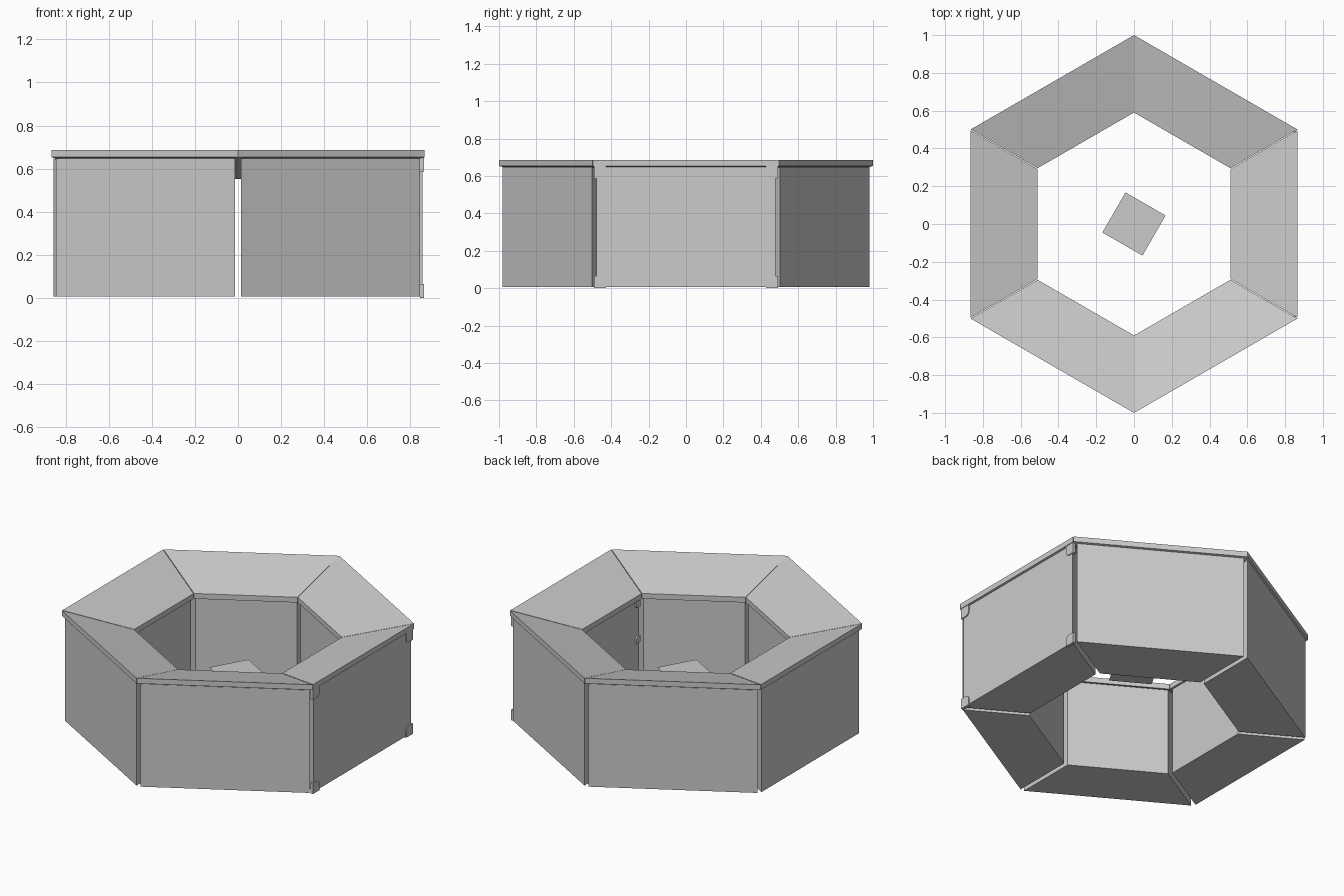
import bpy, bmesh, math
from mathutils import Matrix

if "Cube" in bpy.data.objects:
    bpy.data.objects.remove(bpy.data.objects["Cube"])

T30, C30 = math.tan(math.pi / 6), math.cos(math.pi / 6)
SLOPE = 0.102 / 0.355      # the counter tops fall towards the middle


def finish(name, bm, matrix):
    """Place the mesh and turn it into an object."""
    bm.transform(matrix)
    bmesh.ops.recalc_face_normals(bm, faces=bm.faces)
    mesh = bpy.data.meshes.new(name)
    bm.to_mesh(mesh)
    bm.free()
    ob = bpy.data.objects.new(name, mesh)
    bpy.context.collection.objects.link(ob)


def extrude(pts, depth):
    """2D outline extruded along z."""
    bm = bmesh.new()
    face = bm.faces.new([bm.verts.new((x, y, 0)) for x, y in pts])
    ext = bmesh.ops.extrude_face_region(bm, geom=[face])
    for v in ext["geom"]:
        if isinstance(v, bmesh.types.BMVert):
            v.co.z += depth
    # extruding keeps the start face, so both caps are closed
    return bm


def segment(name, inner, outer, gap, z0, z1, rot, flat_bottom=False):
    """Mitred sixth of a hexagonal ring with a top sloping inwards."""
    hi, ho = inner * T30 - gap / C30, outer * T30 - gap / C30
    bm = extrude([(inner, -hi), (outer, -ho), (outer, ho), (inner, hi)], z1 - z0)
    for v in bm.verts:
        is_top = v.co.z > (z1 - z0) / 2
        v.co.z += z0
        if is_top or not flat_bottom:
            v.co.z -= SLOPE * (0.866 - v.co.x)
    finish(name, bm, rot)


def bracket(name, x0, depth, y, z, sy, sz, size):
    """Corner plate with one rounded corner, lying in the YZ plane."""
    r = size * 0.4
    pts = [(0, 0), (size, 0)]
    for k in range(5):
        a = k * math.pi / 8
        pts.append((size - r + r * math.cos(a), size - r + r * math.sin(a)))
    pts.append((0, size))
    m = Matrix(((0, 0, 1, x0), (sy, 0, 0, y), (0, sz, 0, z), (0, 0, 0, 1)))
    finish(name, extrude(pts, depth), m)


# six counter segments, one of them facing +x
for i in range(6):
    rot = Matrix.Rotation(i * math.pi / 3, 4, 'Z')
    top_gap = 0.003 if i % 3 == 0 else 0.001
    segment(f"counter_top_{i}", 0.511, 0.866, top_gap, 0.653, 0.686, rot)
    segment(f"top_spacer_{i}", 0.535, 0.850, 0.02, 0.646, 0.654, rot)
    segment(f"cabinet_{i}", 0.525, 0.857, 0.013, 0.006, 0.65, rot, flat_bottom=True)

# corner brackets on the outer and inner faces of the +x cabinet
for s, side in ((1, "back"), (-1, "front")):
    bracket(f"outer_bracket_top_{side}", 0.845, 0.018, s * 0.493, 0.652, -s, -1, 0.065)
    bracket(f"outer_bracket_bottom_{side}", 0.845, 0.018, s * 0.493, 0.0, -s, 1, 0.065)
    bracket(f"inner_bracket_top_{side}", 0.516, 0.012, s * 0.288, 0.545, -s, -1, 0.04)
    bracket(f"inner_bracket_mid_{side}", 0.516, 0.012, s * 0.288, 0.285, -s, 1, 0.04)

# flat square plate floating in the middle
bpy.ops.mesh.primitive_plane_add(size=0.245, location=(0, 0, 0.345),
                                 rotation=(0, 0, math.radians(-30)))
bpy.context.object.name = "centre_plate"
